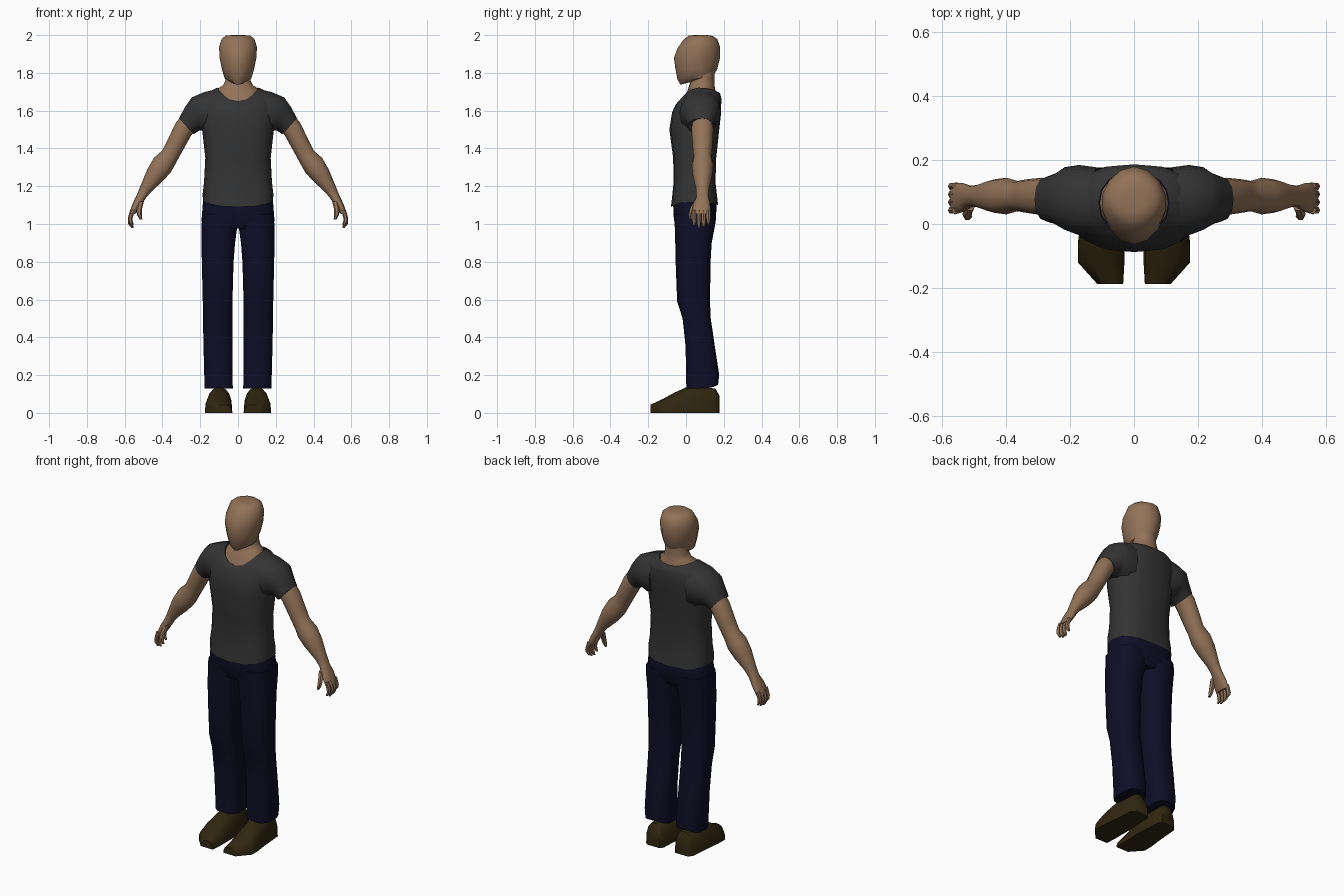
import bpy, bmesh, math
from mathutils import Vector


def material(name, rgb):
    m = bpy.data.materials.new(name)
    m.diffuse_color = (*rgb, 1)
    return m


SKIN = material("skin", (0.29, 0.17, 0.097))
SHIRT = material("charcoal_cloth", (0.034, 0.034, 0.034))
DENIM = material("navy_cloth", (0.0045, 0.0045, 0.020))
LEATHER = material("brown_leather", (0.030, 0.020, 0.005))


def ring(a, b, w, p=2.2, n=14, dip_a=0, dip_b=0):
    """Superellipse from point a to point b, w = half-width vector; dips lower the two ends."""
    a, b, w = Vector(a), Vector(b), Vector(w)
    mid, half = (a + b) / 2, (a - b) / 2
    pts = []
    for i in range(n):
        t = 2 * math.pi * i / n
        c, s = math.cos(t), math.sin(t)
        co = mid + half * math.copysign(abs(c) ** (2 / p), c) + w * math.copysign(abs(s) ** (2 / p), s)
        co.z -= (dip_a if c > 0 else dip_b) * c * c
        pts.append(co)
    return pts


def loft(name, mat, rings, caps=True, mirror=False, angle=50):
    """Skin a list of equal-length rings into one smooth object."""
    bm = bmesh.new()
    rows = [[bm.verts.new(co) for co in r] for r in rings]
    n = len(rows[0])
    for lo, hi in zip(rows, rows[1:]):
        for i in range(n):
            j = (i + 1) % n
            bm.faces.new((lo[i], lo[j], hi[j], hi[i]))
    if caps:
        bm.faces.new(rows[0])
        bm.faces.new(rows[-1])
    bmesh.ops.recalc_face_normals(bm, faces=bm.faces)
    me = bpy.data.meshes.new(name)
    bm.to_mesh(me)
    bm.free()
    me.materials.append(mat)
    me.shade_smooth()
    me.set_sharp_from_angle(angle=math.radians(angle))
    ob = bpy.data.objects.new(name, me)
    bpy.context.collection.objects.link(ob)
    if mirror:
        ob.modifiers.new("mirror", "MIRROR").use_mirror_merge = False
    return ob


def level(z, hx, yf, yb, p=2.4, dip_f=0, dip_b=0):
    """Horizontal ring centred on x = 0."""
    return ring((0, yf, z), (0, yb, z), (hx, 0, 0), p, 16, dip_f, dip_b)


def limb(xo, zo, xi, zi, yf, yb, p=2.2, n=12):
    """Slanted ring from an outer to an inner point, spanning yf to yb."""
    y = (yf + yb) / 2
    return ring((xo, y, zo), (xi, y, zi), (0, (yb - yf) / 2, 0), p, n)


# head: chin to crown, front and back points then half width
loft("head", SKIN, [
    ring((0, yf, zf), (0, yb, zb), (hx, 0, 0), 1.85, 14) for yf, zf, yb, zb, hx in (
        (-.030, 1.738, .06, 1.76, .030), (-.045, 1.765, .14, 1.775, .072),
        (-.056, 1.82, .165, 1.82, .088), (-.064, 1.88, .18, 1.88, .100),
        (-.045, 1.93, .18, 1.94, .103), (-.012, 1.978, .165, 1.98, .090),
        (.015, 1.997, .14, 1.996, .068), (.04, 2.0, .11, 2.0, .035))])

# neck spreading out to fill the collar
loft("neck", SKIN, [
    level(1.70, .108, -.030, .160, 2.2, .07, .02),
    level(1.72, .103, -.026, .158, 2.2, .07, .02),
    level(1.735, .078, .008, .152, 2.1, .03, .01),
    level(1.76, .066, .025, .150, 2),
    level(1.82, .066, .030, .150, 2)])

# shirt body, open at hem and collar
loft("shirt_body", SHIRT, [
    level(1.118, .186, -.080, .170, 2.7, .028, .018),
    level(1.16, .187, -.073, .163, 2.7, .012),
    level(1.22, .180, -.066, .156, 2.6),
    level(1.35, .173, -.068, .160, 2.6),
    level(1.50, .190, -.088, .176, 2.5),
    level(1.59, .200, -.074, .186, 2.5),
    level(1.665, .188, -.056, .187, 2.5, .035),
    level(1.702, .150, -.045, .180, 2.4, .058, .008),
    level(1.722, .110, -.033, .164, 2.2, .072, .02)], caps=False)

# short sleeves
loft("sleeve", SHIRT, [
    limb(.12, 1.712, .12, 1.47, -.035, .178, 2.3),
    limb(.18, 1.698, .165, 1.48, -.035, .185, 2.3),
    limb(.245, 1.67, .19, 1.495, -.018, .178, 2.3),
    limb(.28, 1.62, .205, 1.495, -.002, .160),
    limb(.312, 1.56, .235, 1.475, .008, .148)], mirror=True)

# arms from inside the sleeve to the knuckles
loft("arm", SKIN, [
    limb(.285, 1.59, .21, 1.52, .03, .140),
    limb(.33, 1.535, .25, 1.465, .028, .145),
    limb(.375, 1.44, .30, 1.375, .035, .140),
    limb(.40, 1.39, .33, 1.32, .04, .135),
    limb(.445, 1.35, .355, 1.275, .03, .145),
    limb(.48, 1.29, .395, 1.23, .035, .140),
    limb(.515, 1.205, .46, 1.17, .052, .123),
    limb(.535, 1.155, .487, 1.138, .055, .120),
    limb(.557, 1.11, .512, 1.10, .038, .128),
    limb(.577, 1.055, .545, 1.052, .03, .130)], mirror=True)


def digit(name, path, r):
    loft(name, SKIN, [limb(x + k * r, z, x - k * r, z, y - k * r, y + k * r, 2, 6)
                      for (x, y, z), k in zip(path, (1, 1, .9, .5))], mirror=True)


# four curled fingers and a thumb
for i, drop in enumerate((.012, 0, .004, .018)):
    y = .043 + .025 * i
    digit(f"finger_{i + 1}", [(.558, y, 1.075), (.571, y, 1.03),
                              (.570, y, 1.0 + drop), (.559, y, .98 + drop)], .0125)
digit("thumb", [(.513, .055, 1.12), (.523, .033, 1.08), (.522, .025, 1.05), (.514, .024, 1.025)], .015)

# trouser legs and hips
loft("trouser_leg", DENIM, [
    ring(((xi + xo) / 2, yf, z), ((xi + xo) / 2, yb, z), ((xo - xi) / 2, 0, 0), 2.8, 14, 0, back)
    for z, xi, xo, yf, yb, back in (
        (.13, .026, .178, .002, .170, -.02), (.20, .028, .180, .0, .176, 0),
        (.35, .028, .184, -.002, .153, 0), (.50, .028, .187, -.018, .131, 0),
        (.59, .028, .188, -.047, .127, 0), (.80, .022, .193, -.055, .130, 0),
        (.90, .014, .195, -.057, .136, 0), (1.0, .0, .194, -.060, .155, 0),
        (1.05, .0, .190, -.062, .158, 0))], mirror=True)
loft("trouser_hips", DENIM, [
    level(.975, .185, -.045, .135, 2.8),
    level(1.02, .193, -.064, .158, 2.8),
    level(1.10, .187, -.068, .162, 2.7),
    level(1.16, .175, -.060, .150, 2.7)])

# shoes, heel to toe, with flat soles
shoe = []
for y, xi, xo, top in ((.177, .050, .135, .09), (.155, .037, .155, .13), (.0, .030, .168, .135),
                       (-.06, .030, .176, .108), (-.12, .030, .176, .075), (-.188, .034, .115, .043)):
    pts = ring(((xi + xo) / 2, y, top), ((xi + xo) / 2, y, -top), ((xo - xi) / 2, 0, 0), 2.5, 16)
    for co in pts:
        co.z = max(co.z, 0)
    shoe.append(pts)
loft("shoe", LEATHER, shoe, mirror=True)
